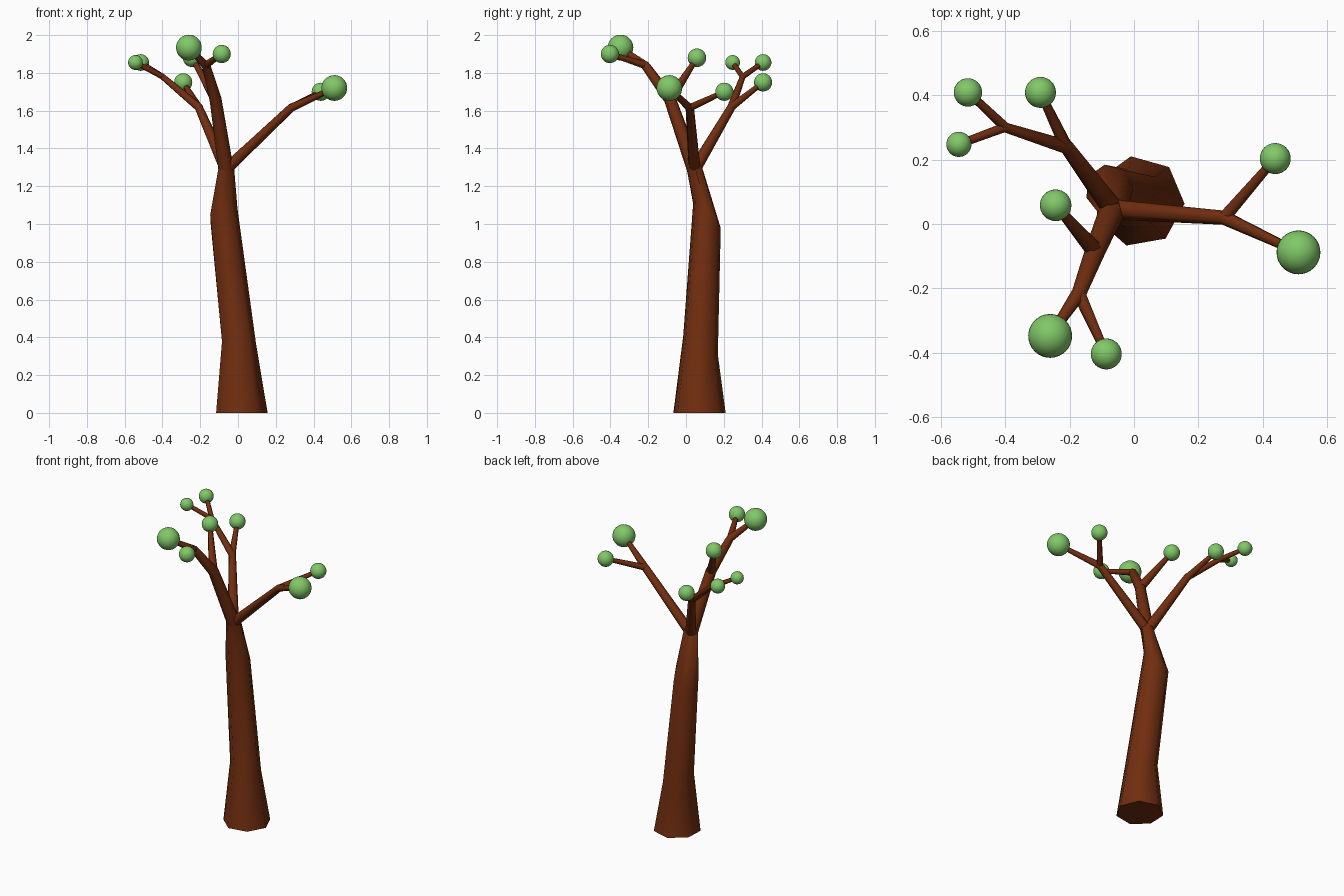
import bpy, bmesh
from math import sin, cos, tau, radians
from mathutils import Vector

cube = bpy.data.objects.get("Cube")
if cube:
    bpy.data.objects.remove(cube)


def material(name, color):
    m = bpy.data.materials.new(name)
    m.use_nodes = True
    m.diffuse_color = color
    bsdf = next(n for n in m.node_tree.nodes if n.type == 'BSDF_PRINCIPLED')
    bsdf.inputs["Base Color"].default_value = color
    return m


BARK = material("bark brown", (0.165, 0.027, 0.005, 1))
LEAF = material("leaf green", (0.22, 0.58, 0.14, 1))
SIDES = 7
TURN = radians(100)


def circle(r):
    return [Vector((r * cos(TURN + tau * i / SIDES), r * sin(TURN + tau * i / SIDES), 0))
            for i in range(SIDES)]


def skin(name, rings):
    """Bridge a list of rings into a closed tube."""
    bm = bmesh.new()
    loops = [[bm.verts.new(p) for p in ring] for ring in rings]
    for a, b in zip(loops, loops[1:]):
        for i in range(SIDES):
            j = (i + 1) % SIDES
            bm.faces.new((a[i], a[j], b[j], b[i]))
    bm.faces.new(loops[0][::-1])
    bm.faces.new(loops[-1])
    mesh = bpy.data.meshes.new(name)
    bm.to_mesh(mesh)
    bm.free()
    obj = bpy.data.objects.new(name, mesh)
    bpy.context.collection.objects.link(obj)
    finish(obj, BARK)


def finish(obj, mat):
    obj.data.materials.append(mat)
    bpy.ops.object.select_all(action='DESELECT')
    obj.select_set(True)
    bpy.context.view_layer.objects.active = obj
    bpy.ops.object.shade_smooth_by_angle(angle=radians(60))


def branch(name, *points):
    """Tube through (position, radius) pairs, rings square to the path."""
    pos = [Vector(p) for p, r in points]
    rings = []
    for i, (p, r) in enumerate(points):
        n = Vector()
        if i > 0:
            n += (pos[i] - pos[i - 1]).normalized()
        if i < len(pos) - 1:
            n += (pos[i + 1] - pos[i]).normalized()
        q = Vector((0, 0, 1)).rotation_difference(n)
        rings.append([pos[i] + q @ v for v in circle(r)])
    skin(name, rings)


def leaf_ball(name, center, r):
    bpy.ops.mesh.primitive_uv_sphere_add(segments=32, ring_count=16, radius=r, location=center)
    obj = bpy.context.object
    obj.name = name
    finish(obj, LEAF)


# Trunk: centre, radius and ring slope in x and y
trunk = [((0.015, 0.07, 0), 0.142, 0, 0),
         ((0.002, 0.076, 0.36), 0.094, 0, -0.55),
         ((-0.078, 0.11, 1.05), 0.075, 0.4, -0.9),
         ((-0.065, 0.042, 1.31), 0.042, 0.4, 0)]
skin("trunk", [[Vector(c) + v + Vector((0, 0, sx * v.x + sy * v.y)) for v in circle(r)]
               for c, r, sx, sy in trunk])

# Forks
fork = (-0.065, 0.045, 1.29)
left_fork = (0.28, 0.02, 1.615)
back_fork = (-0.21, 0.24, 1.62)
back_twig_fork = (-0.40, 0.30, 1.78)
front_fork = (-0.12, -0.085, 1.66)
front_twig_fork = (-0.17, -0.215, 1.84)

# Leaf balls: centre, radius
balls = {
    "left_front": ((0.51, -0.088, 1.72), 0.068),
    "left_back": ((0.438, 0.203, 1.70), 0.048),
    "back_inner": ((-0.29, 0.408, 1.75), 0.048),
    "back_outer": ((-0.515, 0.408, 1.855), 0.044),
    "back_side": ((-0.543, 0.247, 1.855), 0.039),
    "front_inner": ((-0.243, 0.058, 1.88), 0.049),
    "front_large": ((-0.26, -0.347, 1.934), 0.068),
    "front_small": ((-0.086, -0.403, 1.90), 0.048),
}
for name, (c, r) in balls.items():
    leaf_ball(name + "_leaf_ball", c, r)


def tip(name):
    return balls[name][0], 0.013


# Main limbs, each running on into one twig
branch("left_limb", (fork, 0.032), (left_fork, 0.023), tip("left_front"))
branch("back_limb", (fork, 0.034), (back_fork, 0.023), (back_twig_fork, 0.016), tip("back_outer"))
branch("front_limb", (fork, 0.042), (front_fork, 0.033), (front_twig_fork, 0.024),
       tip("front_large"))

# Side twigs
for name, start, r in (("left_back", left_fork, 0.02), ("back_inner", back_fork, 0.021),
                       ("back_side", back_twig_fork, 0.015), ("front_inner", front_fork, 0.028),
                       ("front_small", front_twig_fork, 0.021)):
    branch(name + "_twig", (start, r), tip(name))
